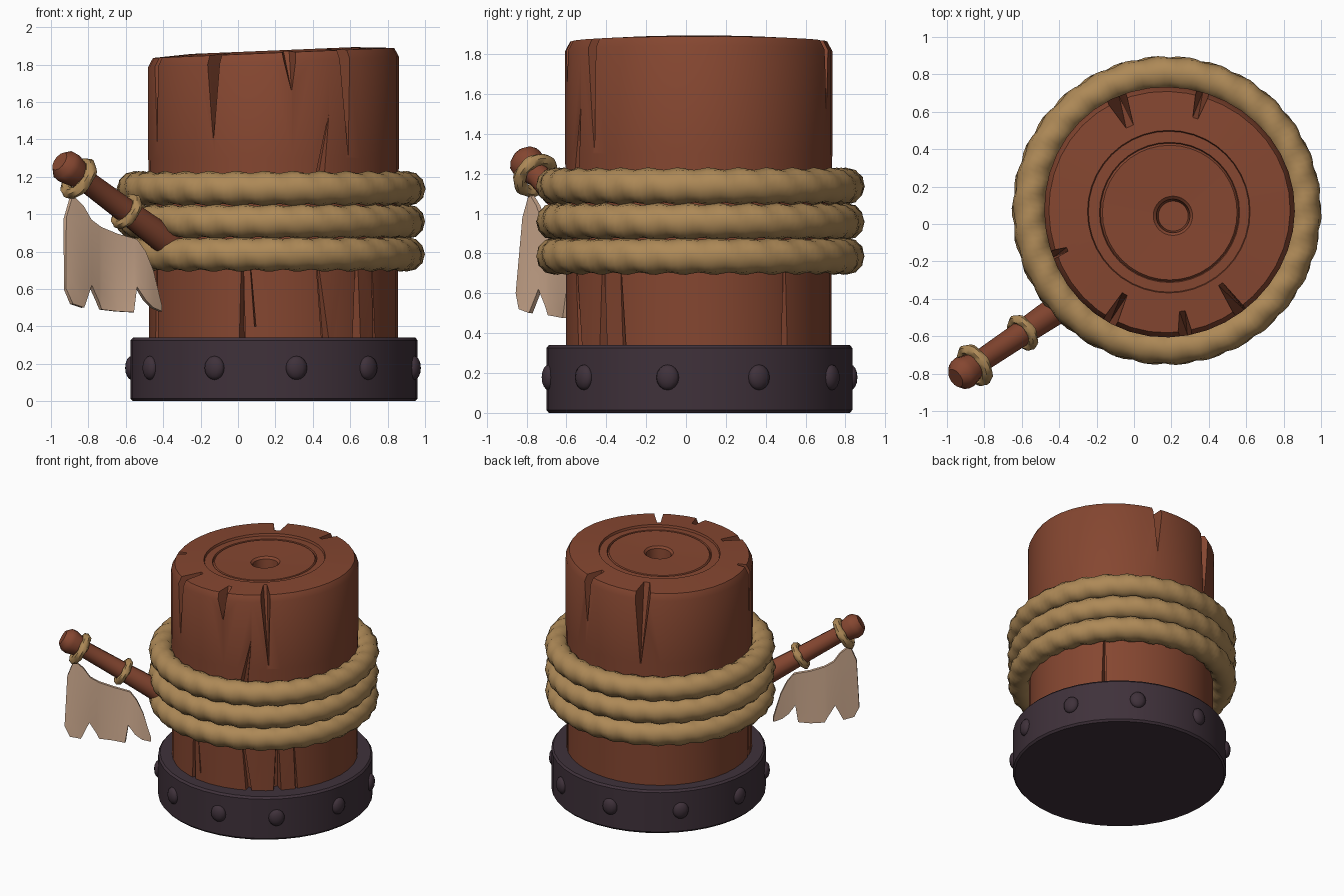
import bpy, bmesh, math, random
from mathutils import Vector, Matrix

if "Cube" in bpy.data.objects:
    bpy.data.objects.remove(bpy.data.objects["Cube"])

random.seed(4)
CX, CY = 0.185, 0.067          # trunk axis


def material(name, rgb):
    m = bpy.data.materials.new(name)
    m.diffuse_color = (*rgb, 1)
    m.use_nodes = True
    m.node_tree.nodes["Principled BSDF"].inputs["Base Color"].default_value = m.diffuse_color
    return m


WOOD = material("brown wood", (0.235, 0.062, 0.030))
ROPE = material("tan rope", (0.420, 0.250, 0.095))
IRON = material("dark purple iron", (0.050, 0.031, 0.043))
CLOTH = material("pale cloth", (0.640, 0.420, 0.285))


def finish(bm, name, mat, angle=35, matrix=None):
    bmesh.ops.recalc_face_normals(bm, faces=bm.faces)
    me = bpy.data.meshes.new(name)
    bm.to_mesh(me)
    bm.free()
    ob = bpy.data.objects.new(name, me)
    bpy.context.collection.objects.link(ob)
    me.materials.append(mat)
    if matrix is not None:
        me.transform(matrix)
    if angle:
        smooth(ob, angle)
    return ob


def activate(ob):
    bpy.ops.object.select_all(action='DESELECT')
    ob.select_set(True)
    bpy.context.view_layer.objects.active = ob


def smooth(ob, angle):
    activate(ob)
    bpy.ops.object.shade_smooth_by_angle(angle=math.radians(angle))


def lathe(profile, n, shift=lambda r, z, a: Vector((0, 0, 0))):
    """Closed solid of revolution from (radius, height) points."""
    bm = bmesh.new()
    rings = []
    for r, z in profile:
        ring = []
        for i in range(n):
            a = 2 * math.pi * i / n
            ring.append(bm.verts.new(Vector((r * math.cos(a), r * math.sin(a), z)) + shift(r, z, a)))
        rings.append(ring)
    for lo, hi in zip(rings, rings[1:]):
        for i in range(n):
            j = (i + 1) % n
            bm.faces.new((lo[i], lo[j], hi[j], hi[i]))
    bm.faces.new(rings[0][::-1])
    bm.faces.new(rings[-1])
    return bm


def rope_ring(name, major, minor, matrix, lumps, amp, n, m=12):
    """Torus with twisted lumps."""
    bm = bmesh.new()
    ph = random.random() * 6
    rings = []
    for i in range(n):
        a = 2 * math.pi * i / n
        ring = []
        for k in range(m):
            p = 2 * math.pi * k / m
            t = minor + amp * math.cos(lumps * a + 2 * p + ph)
            R = major + t * math.cos(p)
            ring.append(bm.verts.new((R * math.cos(a), R * math.sin(a), t * math.sin(p))))
        rings.append(ring)
    for i in range(n):
        for k in range(m):
            a, b = rings[i], rings[(i + 1) % n]
            bm.faces.new((a[k], b[k], b[(k + 1) % m], a[(k + 1) % m]))
    return finish(bm, name, ROPE, 40, matrix)


# Trunk: tilted top with inner ring groove and centre hole
def trunk_shift(r, z, a):
    k = max(0, 1 - r / 0.45)
    tilt = 0.028 * r * math.cos(a) / 0.67 if z > 1.6 else 0
    wob = 0.006 * math.sin(3 * a + 1) if r > 0.6 else 0
    return Vector((0.03 * k + wob * math.cos(a), -0.03 * k + wob * math.sin(a), tilt))


profile = [(0.665, 0.1), (0.665, 0.8), (0.67, 1.3), (0.67, 1.815), (0.645, 1.862),
           (0.435, 1.875), (0.43, 1.858), (0.375, 1.860), (0.37, 1.848), (0.36, 1.860),
           (0.105, 1.855), (0.09, 1.84), (0.08, 1.73)]
trunk = finish(lathe(profile, 40, trunk_shift), "trunk", WOOD, 0,
               Matrix.Translation((CX, CY, 0)))

# Crack cutters: wedges wide at z_open, closing to a point at z_tip
# (angle, half width, inner radius, z_open, z_tip, sideways drift of tip)
cracks = [
    (242, 0.055, 0.45, 2.0, 1.40, 0.00), (200, 0.040, 0.55, 2.0, 1.36, 0.02),
    (277, 0.070, 0.46, 2.0, 1.66, 0.02), (305, 0.045, 0.44, 2.0, 1.30, 0.03),
    (74, 0.055, 0.47, 2.0, 1.50, 0.00), (115, 0.075, 0.46, 2.0, 1.28, -0.02),
    (291, 0.045, 0.59, 1.10, 1.55, 0.07),
    (256, 0.025, 0.58, 0.20, 0.95, 0.00), (262, 0.006, 0.62, 0.40, 0.90, -0.04),
    (296, 0.035, 0.60, 0.25, 0.95, -0.08), (313, 0.045, 0.57, 0.20, 0.95, 0.00),
    (326, 0.018, 0.62, 0.20, 0.90, -0.04), (40, 0.030, 0.57, 0.20, 0.95, 0.00),
    (200, 0.030, 0.58, 0.20, 0.90, 0.00)]
cut = bmesh.new()
for ang, w, rin, zo, zt, drift in cracks:
    rot = Matrix.Translation((CX, CY, 0)) @ Matrix.Rotation(math.radians(ang), 4, 'Z')
    pts = [(0.75, -w * 1.2, zo), (0.75, w * 1.2, zo), (rin, -w * 0.35, zo), (rin, w * 0.35, zo),
           (0.75, drift, zt), (0.665, drift, zt)]
    vs = [cut.verts.new(rot @ Vector(p)) for p in pts]
    bmesh.ops.convex_hull(cut, input=vs)
cutter = finish(cut, "crack_cutter", WOOD, 0)
cutter.hide_render = True
mod = trunk.modifiers.new("cracks", 'BOOLEAN')
mod.operation = 'DIFFERENCE'
mod.solver = 'EXACT'
mod.object = cutter
activate(trunk)
bpy.ops.object.modifier_apply(modifier=mod.name)
bpy.data.objects.remove(cutter)
smooth(trunk, 30)

# Iron base band and rivets
finish(lathe([(0.755, 0), (0.768, 0.015), (0.768, 0.325), (0.755, 0.34), (0.6, 0.34)], 40),
       "base_band", IRON, 35, Matrix.Translation((CX + 0.008, CY, 0)))
for i, deg in enumerate((-60, -24.6, 9, 41, 78, 113, 150, 188, 227, 264)):
    bm = bmesh.new()
    bmesh.ops.create_uvsphere(bm, u_segments=12, v_segments=8, radius=0.058)
    mat = (Matrix.Translation((CX + 0.008, CY, 0.178))
           @ Matrix.Rotation(math.radians(deg - 90), 4, 'Z')
           @ Matrix.Translation((0.766, 0, 0)) @ Matrix.Diagonal((0.6, 1, 1.1, 1)))
    finish(bm, f"rivet_{i + 1}", IRON, 50, mat)

# Three rope coils
for i, (z, dx) in enumerate(((1.137, 0), (0.960, -0.003), (0.786, -0.004))):
    rope_ring(f"rope_coil_{i + 1}", 0.733, 0.088,
              Matrix.Translation((CX - 0.008 + dx, CY + 0.005, z))
              @ Matrix.Rotation(math.radians(50 * i), 4, 'Z'), 30, 0.006, 150)

# Slanted handle with knob, running into the trunk
cap = Vector((-0.94, -0.815, 1.272))
axis = Vector((0.704, 0.477, -0.525)).normalized()
aim = Matrix.Translation(cap) @ axis.to_track_quat('Z', 'Y').to_matrix().to_4x4()
finish(lathe([(0.055, -0.02), (0.086, 0.015), (0.090, 0.05), (0.072, 0.12), (0.060, 0.16),
              (0.066, 0.45), (0.078, 0.78), (0.078, 0.96)], 12),
       "handle", WOOD, 40, aim)
for name, s, major, minor, drop in (("handle_tie_outer", 0.125, 0.092, 0.031, 0.015),
                                    ("handle_tie_inner", 0.49, 0.078, 0.027, 0)):
    rope_ring(name, major, minor,
              Matrix.Translation((0, 0, -drop)) @ aim @ Matrix.Translation((0, 0, s)),
              6, 0.003, 28, 8)

# Torn cloth hanging below the handle: columns of (x, top, bottom)
cols = [(-0.925, 0.98, 0.60), (-0.89, 1.10, 0.52), (-0.83, 1.04, 0.50), (-0.79, 0.97, 0.62),
        (-0.75, 0.94, 0.53), (-0.735, 0.93, 0.49), (-0.65, 0.895, 0.48), (-0.56, 0.87, 0.475),
        (-0.545, 0.865, 0.61), (-0.50, 0.80, 0.54), (-0.46, 0.70, 0.50), (-0.415, 0.51, 0.48)]
bm = bmesh.new()
grid = []
for x, top, bot in cols:
    col = []
    for k in range(6):
        z = top + (bot - top) * k / 5
        down = max(0, 1.1 - z) / 0.6
        y = -0.79 + (x + 0.91) * 0.66 + 0.025 * down * math.sin((x + 0.9) * 16 - 1.6)
        y -= 0.03 * down
        col.append(bm.verts.new((x, y, z)))
    grid.append(col)
for a, b in zip(grid, grid[1:]):
    for k in range(5):
        bm.faces.new((a[k], a[k + 1], b[k + 1], b[k]))
cloth = finish(bm, "torn_cloth", CLOTH, 0)
sol = cloth.modifiers.new("thickness", 'SOLIDIFY')
sol.thickness = 0.025
sol.offset = 0
activate(cloth)
bpy.ops.object.modifier_apply(modifier=sol.name)
smooth(cloth, 40)
